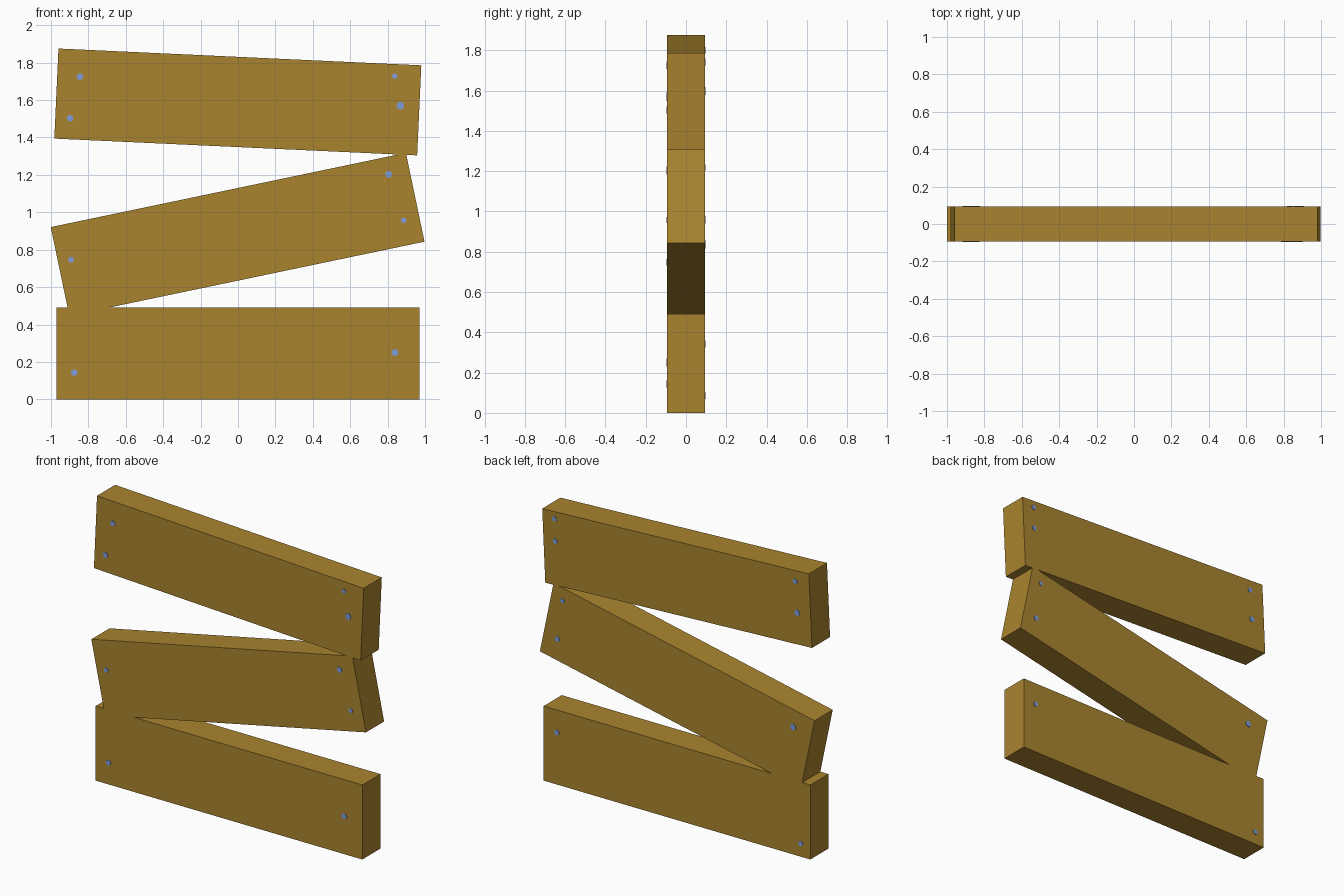
import bpy, bmesh, math
from mathutils import Matrix

if "Cube" in bpy.data.objects:
    bpy.data.objects.remove(bpy.data.objects["Cube"])

T = 0.094  # half thickness of the boards


def material(name, rgb):
    m = bpy.data.materials.new(name)
    m.diffuse_color = (*rgb, 1)
    m.use_nodes = True
    m.node_tree.nodes["Principled BSDF"].inputs["Base Color"].default_value = m.diffuse_color
    return m


WOOD = material("brown wood", (0.40, 0.23, 0.028))
STEEL = material("blue steel", (0.205, 0.34, 0.72))


def add_object(name, bm, mat):
    me = bpy.data.meshes.new(name)
    bm.to_mesh(me)
    bm.free()
    me.materials.append(mat)
    ob = bpy.data.objects.new(name, me)
    bpy.context.collection.objects.link(ob)
    return ob


def board(name, x, z, length, height, tilt):
    bm = bmesh.new()
    bmesh.ops.create_cube(bm, size=1)
    bmesh.ops.scale(bm, vec=(length, 2 * T, height), verts=bm.verts)
    ob = add_object(name, bm, WOOD)
    ob.location = (x, 0, z)
    ob.rotation_euler = (0, -math.radians(tilt), 0)


def nails(name, side, spots):
    # thin flat nail heads on the front (side -1) or back (side 1)
    bm = bmesh.new()
    for x, z, r in spots:
        m = Matrix.Translation((x, side * T, z)) @ Matrix.Rotation(math.pi / 2, 4, 'X')
        bmesh.ops.create_cone(bm, cap_ends=True, segments=8, radius1=r,
                              radius2=r, depth=0.006, matrix=m)
    add_object(name, bm, STEEL)


# three stacked boards
board("bottom_board", 0, 0.245, 1.94, 0.49, 0)
board("middle_board", -0.002, 0.882, 1.94, 0.485, 11.8)
board("top_board", -0.001, 1.59, 1.942, 0.482, -2.65)

# nail heads
nails("front_nails", -1, [
    (-0.845, 1.725, 0.018), (-0.898, 1.503, 0.018), (0.838, 1.728, 0.015),
    (0.868, 1.57, 0.021), (0.806, 1.203, 0.019), (0.886, 0.957, 0.015),
    (-0.893, 0.747, 0.016), (-0.876, 0.143, 0.018), (0.839, 0.25, 0.019)])
nails("back_nails", 1, [
    (0.891, 1.742, 0.017), (0.885, 1.597, 0.017), (-0.86, 1.80, 0.017),
    (-0.875, 1.597, 0.02), (0.832, 1.219, 0.015), (0.87, 0.958, 0.018),
    (-0.845, 0.838, 0.021), (0.874, 0.342, 0.018), (-0.901, 0.086, 0.017)])
